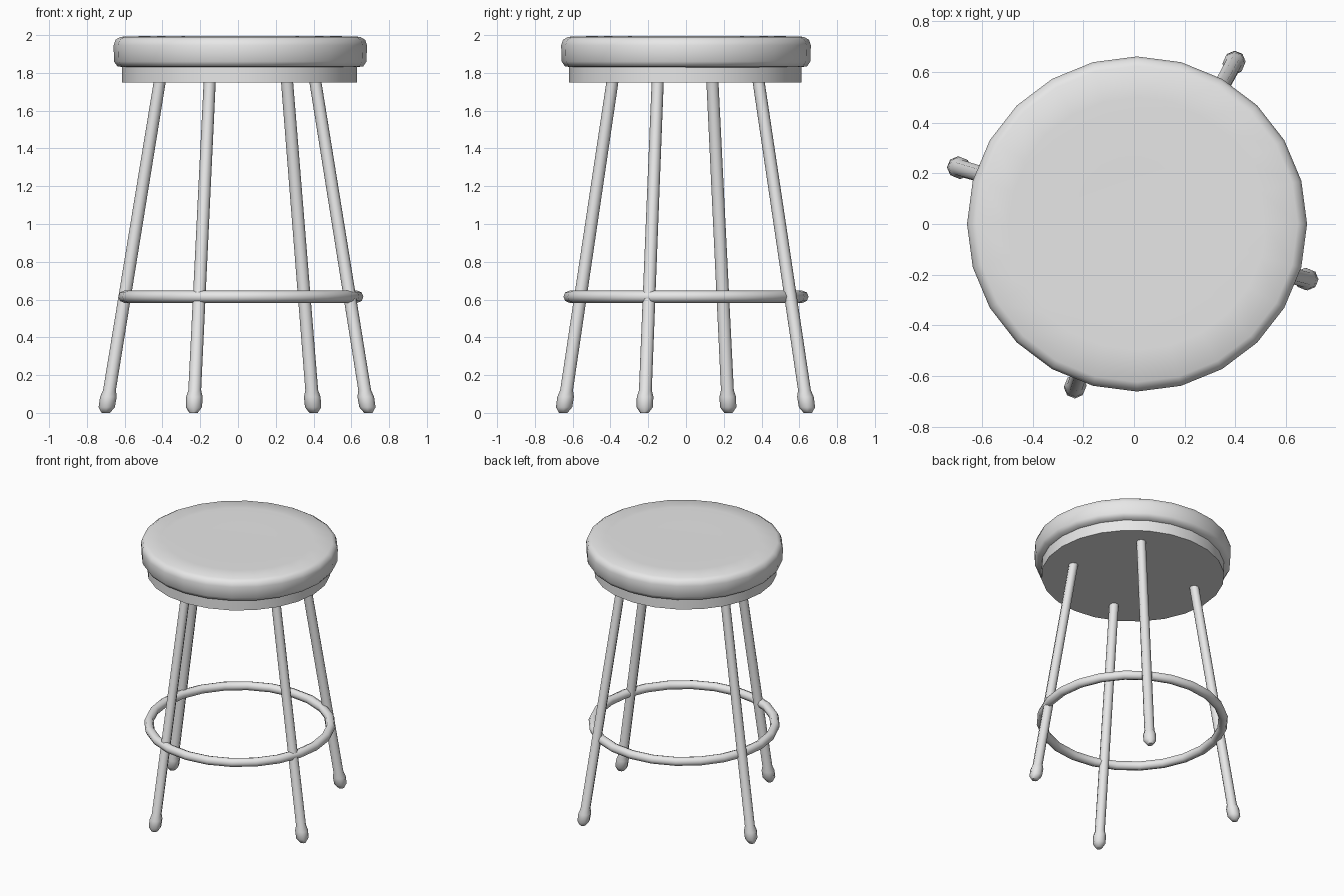
import bpy, bmesh, math
from mathutils import Vector

if "Cube" in bpy.data.objects:
    bpy.data.objects.remove(bpy.data.objects["Cube"])

grey = bpy.data.materials.new("plain grey")
grey.diffuse_color = (0.8, 0.8, 0.8, 1)
grey.use_nodes = True
grey.node_tree.nodes["Principled BSDF"].inputs["Base Color"].default_value = grey.diffuse_color


def loft(name, rings, sides, angle=50):
    """Closed skin through horizontal rings given as (cx, cy, z, rx, ry)."""
    bm = bmesh.new()
    loops = []
    for cx, cy, z, rx, ry in rings:
        loops.append([bm.verts.new((cx + rx * math.cos(2 * math.pi * i / sides),
                                    cy + ry * math.sin(2 * math.pi * i / sides), z))
                      for i in range(sides)])
    for a, b in zip(loops, loops[1:]):
        for i in range(sides):
            j = (i + 1) % sides
            bm.faces.new((a[i], a[j], b[j], b[i]))
    bm.faces.new(loops[0][::-1])
    bm.faces.new(loops[-1])
    bmesh.ops.recalc_face_normals(bm, faces=bm.faces[:])
    mesh = bpy.data.meshes.new(name)
    bm.to_mesh(mesh)
    bm.free()
    ob = bpy.data.objects.new(name, mesh)
    bpy.context.collection.objects.link(ob)
    finish(ob, angle)


def finish(ob, angle):
    ob.data.materials.append(grey)
    bpy.ops.object.select_all(action='DESELECT')
    ob.select_set(True)
    bpy.context.view_layer.objects.active = ob
    bpy.ops.object.shade_smooth_by_angle(angle=math.radians(angle))


# Padded seat with rounded rim
cushion = [(0.600, 1.828), (0.645, 1.835), (0.662, 1.86), (0.665, 1.945),
           (0.655, 1.975), (0.628, 1.991), (0.50, 1.995), (0.25, 1.992)]
loft("seat_cushion", [(0.012, 0, z, r + 0.006, r - 0.004) for r, z in cushion], 24, 60)

# Narrower base under the cushion
loft("seat_base", [(0.008, -0.004, 1.75, 0.622, 0.616),
                   (0.008, -0.004, 1.84, 0.622, 0.616)], 24)

# Splayed legs with thicker feet: foot position, then position at the seat
legs = {
    "left_leg": ((-0.70, 0.225), (-0.415, 0.14)),
    "front_leg": ((-0.235, -0.65), (-0.15, -0.39)),
    "back_leg": ((0.40, 0.645), (0.26, 0.385)),
    "right_leg": ((0.69, -0.22), (0.41, -0.15)),
}
leg_profile = [(0.0, 0.022), (0.03, 0.043), (0.085, 0.044), (0.12, 0.034), (1.77, 0.032)]
for name, (foot, top) in legs.items():
    rings = []
    for z, r in leg_profile:
        p = Vector(foot).lerp(Vector(top), z / 1.75)
        rings.append((p.x, p.y, z, r, r))
    loft(name, rings, 8, 60)

# Foot rest ring
bpy.ops.mesh.primitive_torus_add(location=(0.015, 0, 0.615), major_radius=0.617,
                                 minor_radius=0.032, major_segments=24, minor_segments=8)
ring = bpy.context.object
ring.name = "foot_ring"
finish(ring, 60)
